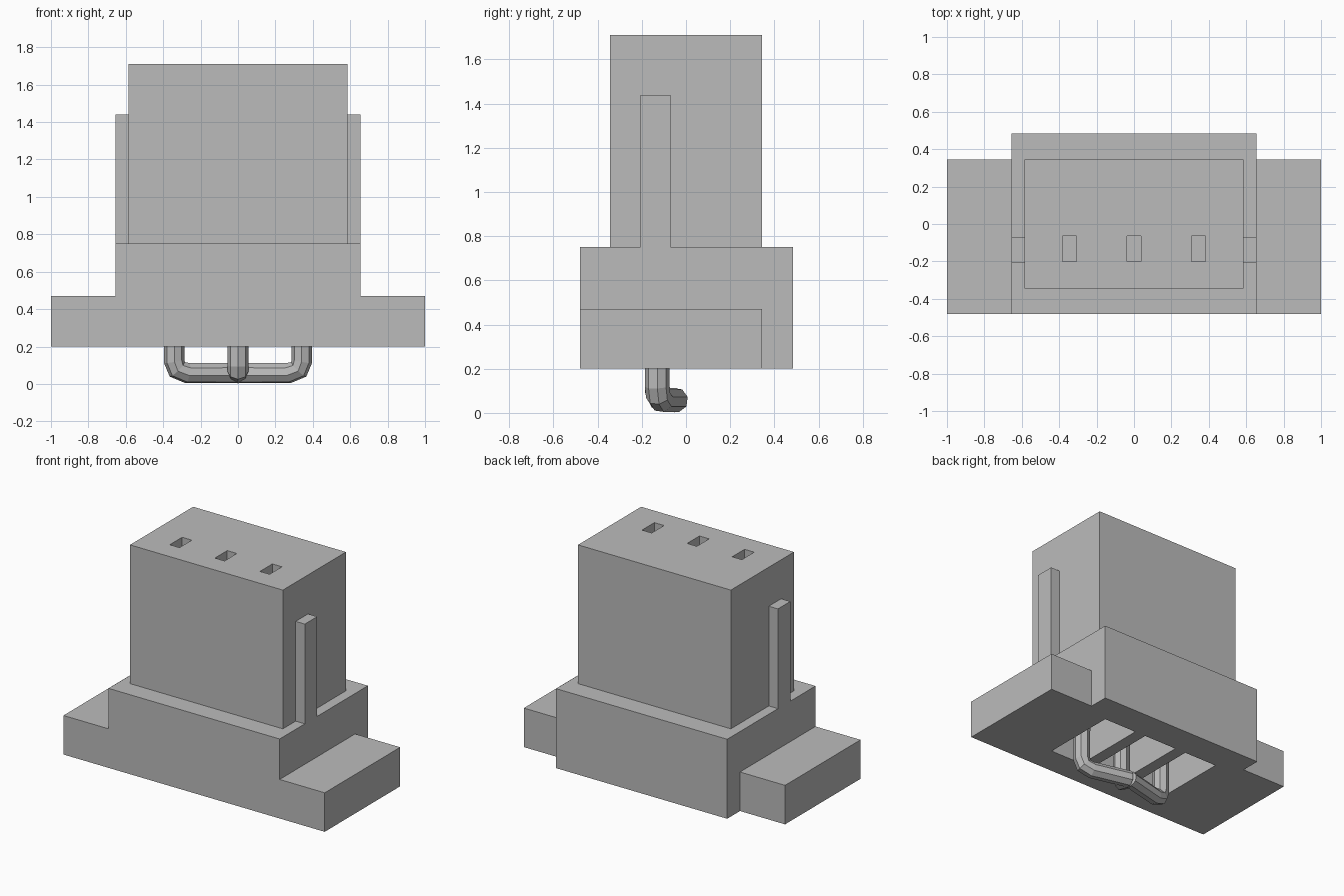
import bpy
from mathutils import Vector

if "Cube" in bpy.data.objects:
    bpy.data.objects.remove(bpy.data.objects["Cube"], do_unlink=True)

# Single plain grey for the whole model
grey = bpy.data.materials.new("plain_grey")
grey.use_nodes = True
colour = (0.5, 0.5, 0.5, 1)
grey.diffuse_color = colour
grey.node_tree.nodes["Principled BSDF"].inputs["Base Color"].default_value = colour


def box(name, low, high, cutter=False):
    low, high = Vector(low), Vector(high)
    bpy.ops.mesh.primitive_cube_add(size=1, location=(low + high) / 2)
    ob = bpy.context.object
    ob.name = name
    ob.scale = high - low
    bpy.ops.object.transform_apply(location=False, rotation=False, scale=True)
    ob.data.materials.append(grey)
    if cutter:
        ob.hide_render = True
        ob.hide_set(True)
    return ob


def boolean(target, other, operation):
    mod = target.modifiers.new(other.name, "BOOLEAN")
    mod.operation = operation
    mod.solver = "EXACT"
    mod.object = other
    bpy.context.view_layer.objects.active = target
    bpy.ops.object.modifier_apply(modifier=mod.name)
    bpy.data.objects.remove(other, do_unlink=True)


# Housing: wide flange, deeper collar, tall block and a rib on each end
housing = box("housing", (-0.655, -0.48, 0.2), (0.655, 0.485, 0.75))
flange = box("flange", (-1, -0.48, 0.2), (1, 0.345, 0.47))
block = box("block", (-0.585, -0.345, 0.6), (0.585, 0.345, 1.71))
ribs = box("ribs", (-0.655, -0.205, 0.6), (0.655, -0.07, 1.44))
for part in (flange, block, ribs):
    boolean(housing, part, "UNION")

# Three contact slots on top and three wire pockets underneath
for x in (-0.345, 0, 0.345):
    slot = box("slot_cutter", (x - 0.037, -0.2, 1.45), (x + 0.037, -0.065, 1.8), True)
    boolean(housing, slot, "DIFFERENCE")
    pocket = box("pocket_cutter", (x - 0.13, -0.28, 0.1), (x + 0.13, 0.27, 1.25), True)
    boolean(housing, pocket, "DIFFERENCE")


# Bent wires meeting below the housing
def wire(name, points):
    curve = bpy.data.curves.new(name, "CURVE")
    curve.dimensions = "3D"
    curve.bevel_depth = 0.056
    curve.bevel_resolution = 2
    curve.use_fill_caps = True
    spline = curve.splines.new("POLY")
    spline.points.add(len(points) - 1)
    for point, co in zip(spline.points, points):
        point.co = (*co, 1)
    spline.use_smooth = False
    ob = bpy.data.objects.new(name, curve)
    bpy.context.collection.objects.link(ob)
    curve.materials.append(grey)


for side, label in ((1, "left"), (-1, "right")):
    wire(label + "_wire", [(side * 0.34, -0.13, 1.25), (side * 0.34, -0.13, 0.12),
                           (side * 0.325, -0.126, 0.078), (side * 0.27, -0.112, 0.058),
                           (0, -0.045, 0.058)])
wire("middle_wire", [(0, -0.13, 1.25), (0, -0.13, 0.1), (0, -0.12, 0.068), (0, -0.045, 0.058)])
